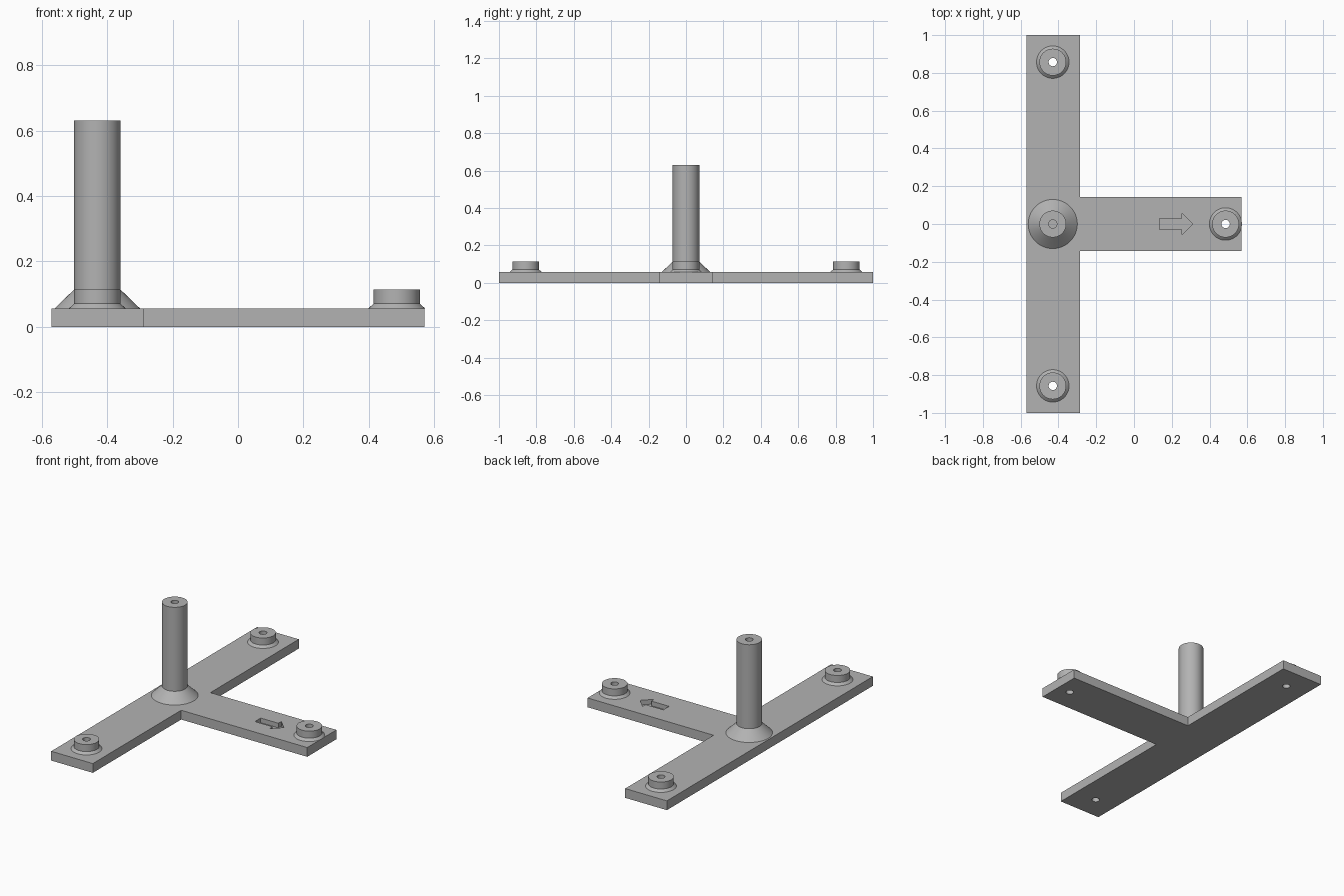
import bpy, bmesh, math

if "Cube" in bpy.data.objects:
    bpy.data.objects.remove(bpy.data.objects["Cube"])

THICK = 0.057      # plate thickness
RIM = 0.071        # post and boss radius
BORE = 0.022       # screw hole radius
POST_X = -0.43
BOSSES = {"left_boss": (0.485, 0), "back_boss": (POST_X, 0.857), "front_boss": (POST_X, -0.857)}

grey = bpy.data.materials.new("plain grey")
grey.use_nodes = True
colour = (0.45, 0.45, 0.45, 1)
grey.diffuse_color = colour
grey.node_tree.nodes["Principled BSDF"].inputs["Base Color"].default_value = colour


def finish(name, bm):
    bmesh.ops.recalc_face_normals(bm, faces=bm.faces)
    mesh = bpy.data.meshes.new(name)
    bm.to_mesh(mesh)
    bm.free()
    mesh.materials.append(grey)
    obj = bpy.data.objects.new(name, mesh)
    bpy.context.collection.objects.link(obj)
    return obj


def prism(name, outline, z0, z1):
    bm = bmesh.new()
    face = bm.faces.new([bm.verts.new((x, y, z0)) for x, y in outline])
    top = bmesh.ops.extrude_face_region(bm, geom=[face])["geom"]
    bmesh.ops.translate(bm, vec=(0, 0, z1 - z0),
                        verts=[v for v in top if isinstance(v, bmesh.types.BMVert)])
    return finish(name, bm)


def lathe(name, profile, x, y, steps=64):
    bm = bmesh.new()
    verts = [bm.verts.new((r, 0, z)) for r, z in profile]
    edges = [bm.edges.new(pair) for pair in zip(verts, verts[1:])]
    bmesh.ops.spin(bm, geom=verts + edges, cent=(0, 0, 0), axis=(0, 0, 1),
                   angle=math.tau, steps=steps)
    bmesh.ops.remove_doubles(bm, verts=bm.verts, dist=0.0001)
    obj = finish(name, bm)
    obj.location = (x, y, 0)
    bpy.ops.object.select_all(action="DESELECT")
    obj.select_set(True)
    bpy.context.view_layer.objects.active = obj
    bpy.ops.object.shade_smooth_by_angle(angle=math.radians(30))
    return obj


def cut(target, cutter):
    cutter.hide_render = True
    mod = target.modifiers.new("cut", "BOOLEAN")
    mod.operation, mod.solver, mod.object = "DIFFERENCE", "EXACT", cutter
    bpy.context.view_layer.objects.active = target
    bpy.ops.object.modifier_apply(modifier=mod.name)
    bpy.data.objects.remove(cutter)


# T-shaped base plate
half = [(0.57, 0.142), (-0.287, 0.142), (-0.287, 1), (-0.57, 1)]
base = prism("base_plate", half + [(x, -y) for x, y in reversed(half)], 0, THICK)

# Engraved direction arrow
arrow = [(0.135, 0.028), (0.255, 0.028), (0.255, 0.057), (0.312, 0)]
arrow += [(x, -y) for x, y in reversed(arrow[:3])]
cut(base, prism("arrow_cutter", arrow, THICK / 2, THICK * 2))

# Drilled bosses with a small flare at the foot
for name, (x, y) in BOSSES.items():
    ring = [(BORE * math.cos(a), BORE * math.sin(a)) for a in
            (math.tau * i / 64 for i in range(64))]
    cut(base, prism("hole_cutter", [(x + u, y + v) for u, v in ring], -THICK, THICK * 2))
    lathe(name, [(0.086, THICK), (RIM, 0.071), (RIM, 0.114), (BORE, 0.114), (BORE, THICK)], x, y)

# Upright post with a conical foot and a blind hole in the top
lathe("post", [(0.13, THICK), (RIM, 0.114), (RIM, 0.63), (BORE, 0.63),
               (BORE, 0.4), (0, 0.4)], POST_X, 0)
